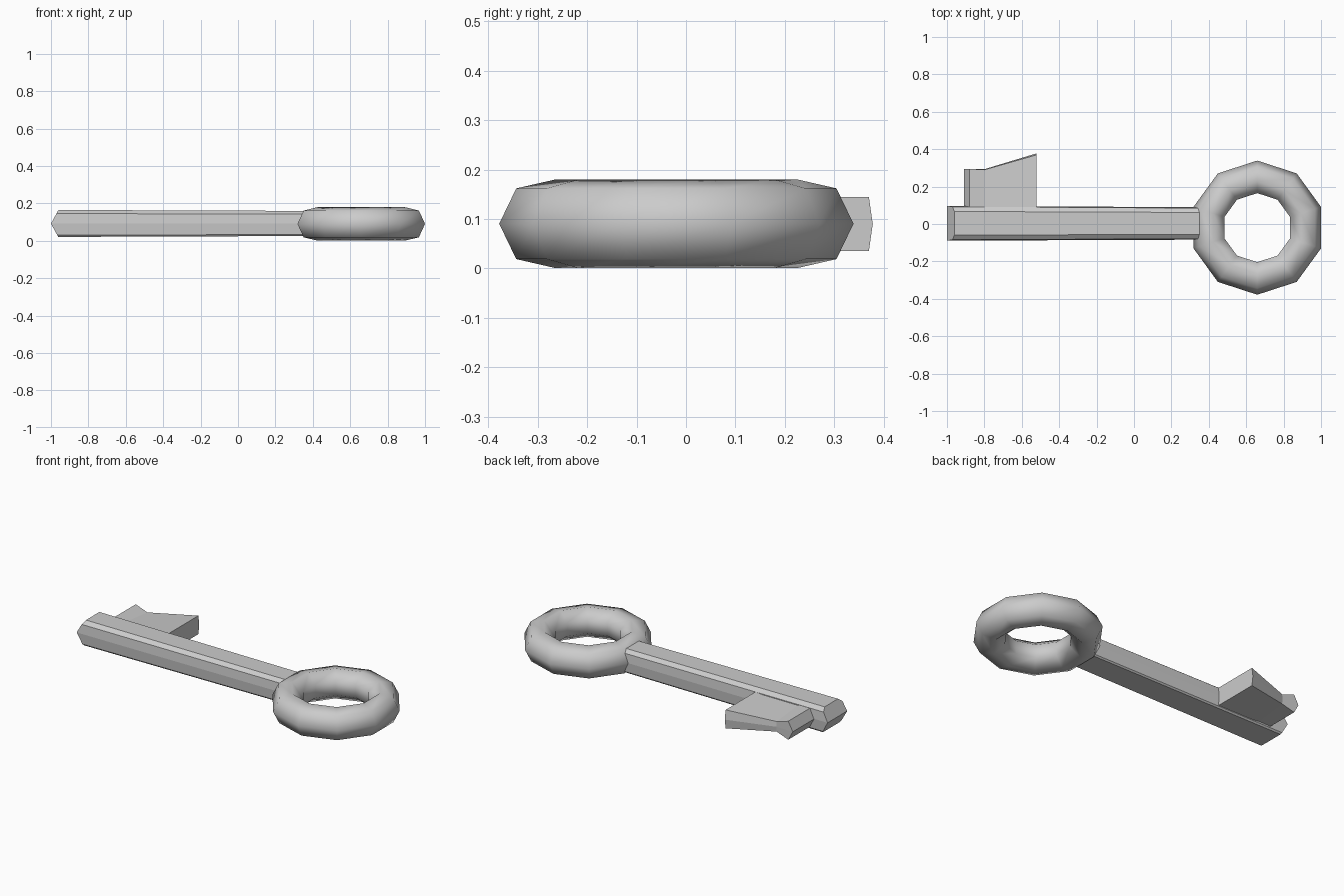
import bpy, bmesh, math

if "Cube" in bpy.data.objects:
    bpy.data.objects.remove(bpy.data.objects["Cube"])


def loft(name, rings):
    """Skin point rings; ends are capped with strips pairing left and right points."""
    bm = bmesh.new()
    rows = [[bm.verts.new(p) for p in ring] for ring in rings]
    n = len(rows[0])
    for a, b in zip(rows, rows[1:]):
        for i in range(n):
            j = (i + 1) % n
            bm.faces.new((a[i], a[j], b[j], b[i]))
    for row in (rows[0], rows[-1]):
        for i in range(n // 2 - 1):
            bm.faces.new((row[i], row[i + 1], row[n - 2 - i], row[n - 1 - i]))
    bmesh.ops.recalc_face_normals(bm, faces=bm.faces)
    me = bpy.data.meshes.new(name)
    bm.to_mesh(me)
    bm.free()
    ob = bpy.data.objects.new(name, me)
    bpy.context.collection.objects.link(ob)
    return ob


# Ring handle: ten-sided torus with a seven-sided tube
bpy.ops.mesh.primitive_torus_add(
    major_segments=10, minor_segments=7, major_radius=0.267, minor_radius=0.0915,
    location=(0.659, -0.0195, 0.0905), rotation=(0, 0, math.radians(18)))
ring = bpy.context.object
ring.name = "ring_handle"
bpy.ops.object.shade_smooth()

# Shaft: bevelled bar, slightly tapered, with a wedge-shaped tip
half = [(0.063, 0.073), (0.088, 0.054), (0.093, 0.0), (0.088, -0.062), (0.080, -0.071)]


def shaft_ring(x, wedge, s, yc):
    pts = [(x - wedge * (1 - abs(z) / 0.073), yc + s * y, 0.092 + s * z) for y, z in half]
    other = [(px, 2 * yc - py, pz) for px, py, pz in reversed(pts)]
    return pts + other


loft("shaft", [shaft_ring(-0.96, 0.04, 1.0, 0.004),
               shaft_ring(0.40, 0.0, 0.93, 0.003)])


# Bit: tooth plate, pinched at the middle corner, with a wedge-shaped far end
def bit_ring(x, x_mid, y, y_mid, h):
    zc, root = 0.09, 0.05
    return [(x, y, zc + h), (x_mid, y_mid, zc), (x, y, zc - h),
            (x, root, zc - 0.055), (x_mid, root, zc), (x, root, zc + 0.055)]


loft("bit", [bit_ring(-0.52, -0.52, 0.37, 0.378, 0.055),
             bit_ring(-0.80, -0.80, 0.29, 0.293, 0.030),
             bit_ring(-0.88, -0.91, 0.295, 0.295, 0.055)])
